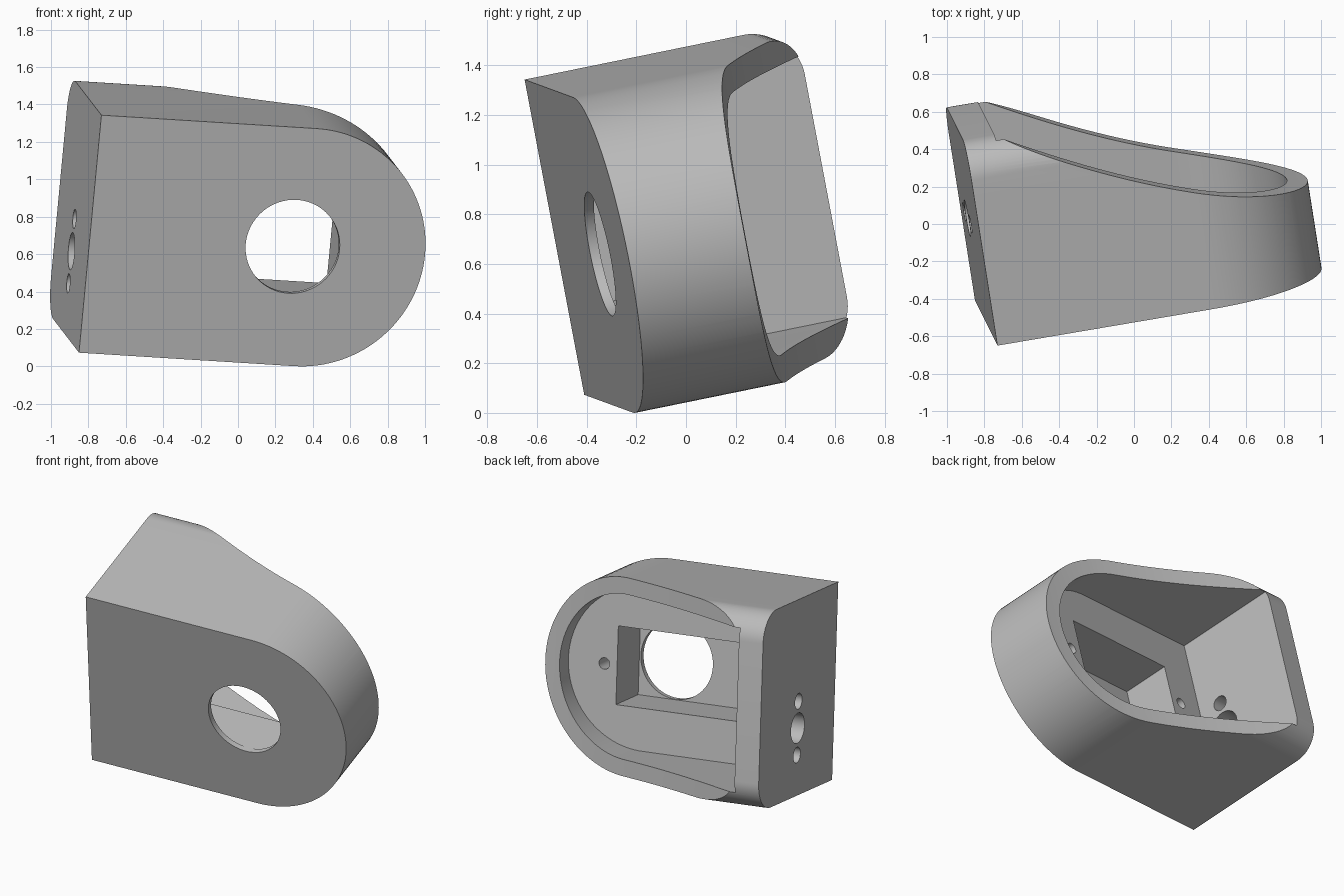
import bpy, bmesh
from math import pi, cos, sin, radians
from mathutils import Vector, Matrix, geometry

cube = bpy.data.objects.get("Cube")
if cube:
    bpy.data.objects.remove(cube, do_unlink=True)

# Overall sizes, in the housing's own axes: x length, y depth, z height
HEIGHT, DEPTH, CENTRE = 1.298, 1.10, 1.17
MID = HEIGHT / 2
WALL, END_WALL, FLOOR, PLATE = 0.11, 0.17, 0.37, 0.04
CORNER = 0.19

# One grey material
grey = bpy.data.materials.new("plain grey")
grey.use_nodes = True
grey.diffuse_color = (0.5, 0.5, 0.5, 1)
grey.node_tree.nodes["Principled BSDF"].inputs["Base Color"].default_value = (0.5, 0.5, 0.5, 1)


def prism(name, outline, axis, start, end):
    """Extrude a flat outline along one axis; the outline fills the other two."""
    def place(p, t):
        c = list(p)
        c.insert(axis, t)
        return c
    bm = bmesh.new()
    face = bm.faces.new([bm.verts.new(place(p, start)) for p in outline])
    out = bmesh.ops.extrude_face_region(bm, geom=[face])
    shift = [0, 0, 0]
    shift[axis] = end - start
    bmesh.ops.translate(bm, vec=shift,
                        verts=[g for g in out["geom"] if isinstance(g, bmesh.types.BMVert)])
    bmesh.ops.recalc_face_normals(bm, faces=bm.faces[:])
    mesh = bpy.data.meshes.new(name)
    bm.to_mesh(mesh)
    bm.free()
    mesh.materials.append(grey)
    obj = bpy.data.objects.new(name, mesh)
    bpy.context.collection.objects.link(obj)
    return obj


def arc(cx, cy, r, a0, a1, n):
    return [(cx + r * cos(radians(a0 + (a1 - a0) * i / n)),
             cy + r * sin(radians(a0 + (a1 - a0) * i / n))) for i in range(n + 1)]


def circle(cx, cy, r, n=48):
    return arc(cx, cy, r, 0, 360, n)[:-1]


def d_shape(left, r):
    return [(left, MID - r)] + arc(CENTRE, MID, r, -90, 90, 64) + [(left, MID + r)]


def combine(target, cutter, operation):
    mod = target.modifiers.new(cutter.name, "BOOLEAN")
    mod.operation, mod.solver, mod.object = operation, "EXACT", cutter
    bpy.context.view_layer.objects.active = target
    bpy.ops.object.modifier_apply(modifier=mod.name)
    bpy.data.objects.remove(cutter, do_unlink=True)


# Outer body: round-ended block
housing = prism("housing", d_shape(0, MID), 1, 0, DEPTH + 0.1)

# Rounded rear edges along the length
inner = DEPTH - CORNER
section = ([(-0.1, -0.1), (inner - 0.1, -0.1), (inner - 0.1, 0)]
           + arc(inner, CORNER, CORNER, -90, 0, 16)
           + arc(inner, HEIGHT - CORNER, CORNER, 0, 90, 16)
           + [(inner - 0.1, HEIGHT), (inner - 0.1, HEIGHT + 0.1), (-0.1, HEIGHT + 0.1)])
combine(housing, prism("rounded_section", section, 0, -0.1, 2), "INTERSECT")

# Swept rear rim, deep at the square end and shallow at the round end
sweep = geometry.interpolate_bezier(Vector((0.18, DEPTH)), Vector((0.7, 0.81)),
                                    Vector((1.2, 0.57)), Vector((1.9, 0.47)), 40)
rear = [(-0.1, 1.4), (-0.1, DEPTH + 0.01), (0.18, DEPTH + 0.01)] + [tuple(p) for p in sweep] + [(1.9, 1.4)]
combine(housing, prism("rear_sweep", rear, 2, -0.2, 1.5), "DIFFERENCE")

# Main cavity, motor slot and shaft opening
combine(housing, prism("cavity", d_shape(END_WALL, MID - WALL), 1, FLOOR, 1.5), "DIFFERENCE")
slot = [(0.45, MID - 0.258), (1.365, MID - 0.258), (1.365, MID + 0.258), (0.45, MID + 0.258)]
combine(housing, prism("motor_slot", slot, 1, PLATE, FLOOR + 0.1), "DIFFERENCE")
combine(housing, prism("shaft_opening", circle(1.10, MID, 0.255, 64), 1, -0.1, PLATE + 0.05), "DIFFERENCE")

# Blind screw holes in the cavity floor
for x in (0.36, 1.455):
    combine(housing, prism("screw_hole", circle(x, MID, 0.038, 24), 1, 0.1, FLOOR + 0.1), "DIFFERENCE")

# Cable hole and two mounting holes through the square end
for z, r in ((0.27, 0.052), (0.446, 0.1), (0.622, 0.052)):
    combine(housing, prism("end_hole", circle(0.54, z, r, 32), 0, -0.1, END_WALL + 0.1), "DIFFERENCE")

# Tilt the housing into its resting pose
along = Vector((0.984, 0.167, -0.0613)).normalized()
up = Vector((0.0924, -0.185, 0.978))
up = (up - along * up.dot(along)).normalized()
back = up.cross(along)
pose = Matrix((along, back, up)).transposed().to_4x4()
pose.translation = (-0.85, -0.41, 0.08)
housing.data.transform(pose)
lowest = min(v.co.z for v in housing.data.vertices)
housing.data.transform(Matrix.Translation((0, 0, -lowest)))

bpy.ops.object.select_all(action="DESELECT")
housing.select_set(True)
bpy.context.view_layer.objects.active = housing
bpy.ops.object.shade_smooth_by_angle(angle=radians(25))
